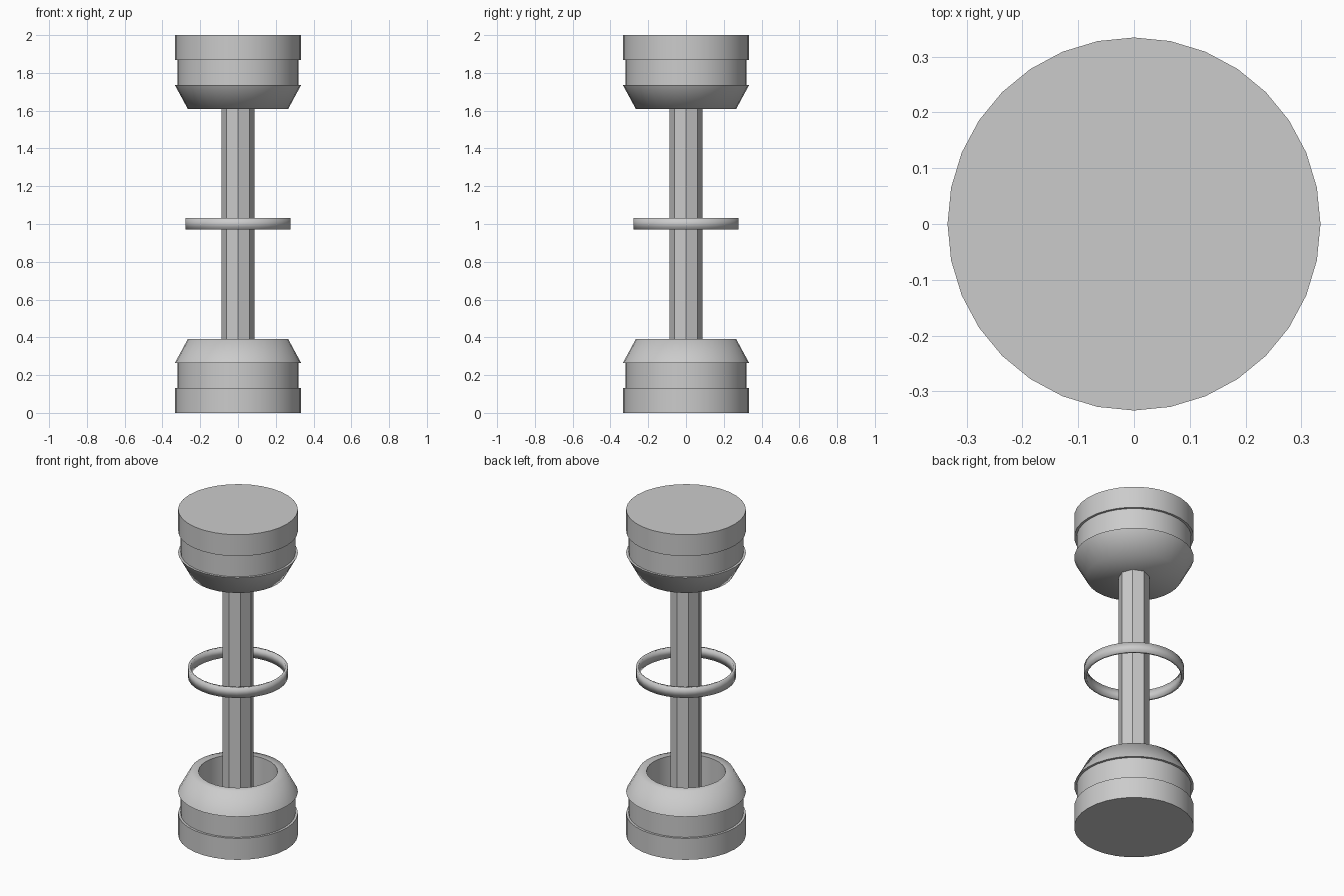
import bpy, bmesh, math

if "Cube" in bpy.data.objects:
    bpy.data.objects.remove(bpy.data.objects["Cube"])


def lathe(name, profile, sides, smooth=None, closed=False):
    """Revolve (radius, height) points round z; cap the ends unless closed."""
    bm = bmesh.new()
    rings = []
    for r, z in profile:
        rings.append([bm.verts.new((r * math.cos(2 * math.pi * i / sides),
                                    r * math.sin(2 * math.pi * i / sides), z))
                      for i in range(sides)])
    pairs = list(zip(rings, rings[1:]))
    if closed:
        pairs.append((rings[-1], rings[0]))
    for a, b in pairs:
        for i in range(sides):
            j = (i + 1) % sides
            bm.faces.new((a[i], a[j], b[j], b[i]))
    if not closed:
        bm.faces.new(rings[0][::-1])
        bm.faces.new(rings[-1])
    bmesh.ops.recalc_face_normals(bm, faces=bm.faces)
    mesh = bpy.data.meshes.new(name)
    bm.to_mesh(mesh)
    bm.free()
    obj = bpy.data.objects.new(name, mesh)
    bpy.context.collection.objects.link(obj)
    if smooth:
        bpy.ops.object.select_all(action='DESELECT')
        obj.select_set(True)
        bpy.context.view_layer.objects.active = obj
        bpy.ops.object.shade_smooth_by_angle(angle=math.radians(smooth))
    return obj


# Stepped outline shared by both end caps, from the outer end inwards
cap = [(0.334, 0), (0.334, 0.132), (0.32, 0.132), (0.32, 0.265),
       (0.334, 0.265), (0.266, 0.39)]

# Bottom cap has a recessed well, top cap is closed
lathe("bottom_cap", cap + [(0.22, 0.39), (0.22, 0.19)], 32, 70)
lathe("top_cap", [(r, 2 - z) for r, z in cap], 32, 70)

# Octagonal shaft between the caps
lathe("shaft", [(0.087, 0.19), (0.087, 1.62)], 8)

# Thin floating ring round the middle
lathe("middle_ring", [(0.279, 0.97), (0.279, 1.032), (0.264, 1.032), (0.264, 0.97)],
      32, 120, closed=True)
